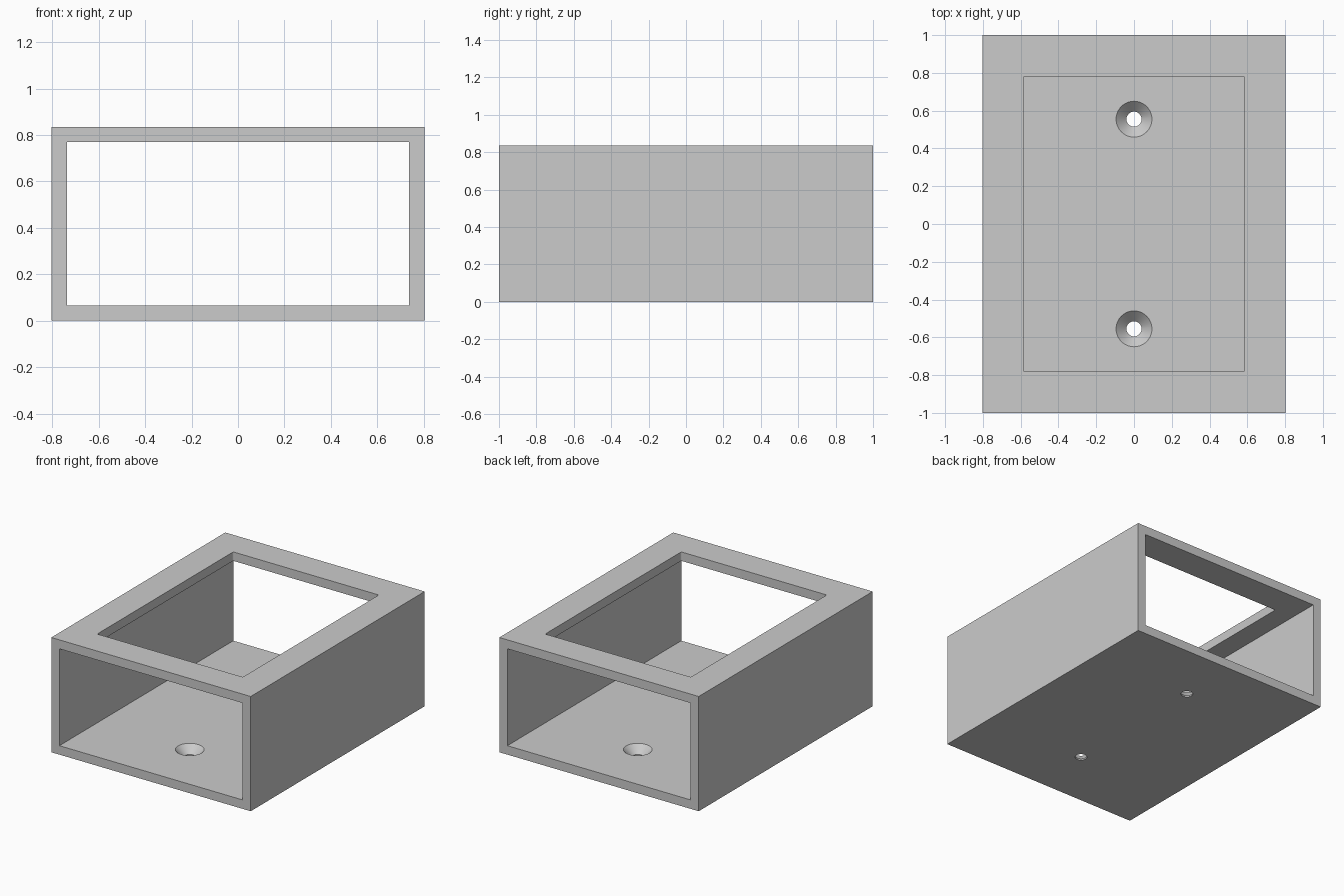
import bpy
import bmesh
from mathutils import Matrix, Vector

old = bpy.data.objects.get("Cube")
if old:
    bpy.data.objects.remove(old, do_unlink=True)

WIDTH, LENGTH, HEIGHT, WALL = 1.605, 2.0, 0.835, 0.065
WINDOW = (1.172, 1.564)
HOLE_Y, HOLE_R, SINK_R = 0.555, 0.04, 0.095

grey = bpy.data.materials.new("plain grey")
grey.use_nodes = True
colour = (0.6, 0.6, 0.6, 1)
grey.diffuse_color = colour
grey.node_tree.nodes["Principled BSDF"].inputs["Base Color"].default_value = colour


def finish(name, bm):
    mesh = bpy.data.meshes.new(name)
    bm.normal_update()
    bm.to_mesh(mesh)
    bm.free()
    obj = bpy.data.objects.new(name, mesh)
    bpy.context.collection.objects.link(obj)
    mesh.materials.append(grey)
    return obj


def block(name, size, z, corner=0):
    """Box centred on the z axis, with optional rounded upright edges."""
    bm = bmesh.new()
    bmesh.ops.create_cube(bm, size=1, matrix=Matrix.Translation((0, 0, z)) @ Matrix.Diagonal((*size, 1)))
    if corner:
        upright = [e for e in bm.edges if abs((e.verts[0].co - e.verts[1].co).z) > size[2] / 2]
        bmesh.ops.bevel(bm, geom=upright, offset=corner, segments=4, affect='EDGES', profile=0.5)
    return finish(name, bm)


def screw_cutter(name, y):
    """Straight shaft below, widening at 45 degrees to the floor and beyond."""
    bm = bmesh.new()
    spin = [(0, -WALL), (HOLE_R, -WALL), (HOLE_R, WALL - SINK_R + HOLE_R),
            (SINK_R, WALL), (SINK_R, WALL * 2), (0, WALL * 2)]
    verts = [bm.verts.new(Vector((r, 0, z))) for r, z in spin]
    edges = [bm.edges.new(pair) for pair in zip(verts, verts[1:])]
    bmesh.ops.spin(bm, geom=verts + edges, cent=(0, 0, 0), axis=(0, 0, 1),
                   angle=6.283185307, steps=48)
    bmesh.ops.remove_doubles(bm, verts=bm.verts, dist=0.0001)
    bmesh.ops.recalc_face_normals(bm, faces=bm.faces)
    bmesh.ops.translate(bm, verts=bm.verts, vec=(0, y, 0))
    return finish(name, bm)


# Open-ended housing
housing = block("housing", (WIDTH, LENGTH, HEIGHT), HEIGHT / 2)

# Tunnel, top window and countersunk screw holes
cutters = [
    block("tunnel_cutter", (WIDTH - 2 * WALL, LENGTH * 1.2, HEIGHT - 2 * WALL), HEIGHT / 2),
    block("window_cutter", (*WINDOW, WALL * 4), HEIGHT, corner=0.01),
    screw_cutter("front_hole_cutter", -HOLE_Y),
    screw_cutter("back_hole_cutter", HOLE_Y),
]
for cutter in cutters:
    cut = housing.modifiers.new(cutter.name, 'BOOLEAN')
    cut.operation = 'DIFFERENCE'
    cut.solver = 'EXACT'
    cut.object = cutter
    cutter.hide_render = True

# Bake the cuts and discard the cutters
bpy.context.view_layer.update()
result = bpy.data.meshes.new_from_object(housing.evaluated_get(bpy.context.evaluated_depsgraph_get()))
housing.modifiers.clear()
housing.data = result
for cutter in cutters:
    bpy.data.objects.remove(cutter, do_unlink=True)

# Smooth hole walls with crisp edges
bpy.context.view_layer.objects.active = housing
housing.select_set(True)
bpy.ops.object.shade_smooth_by_angle(angle=0.5)
